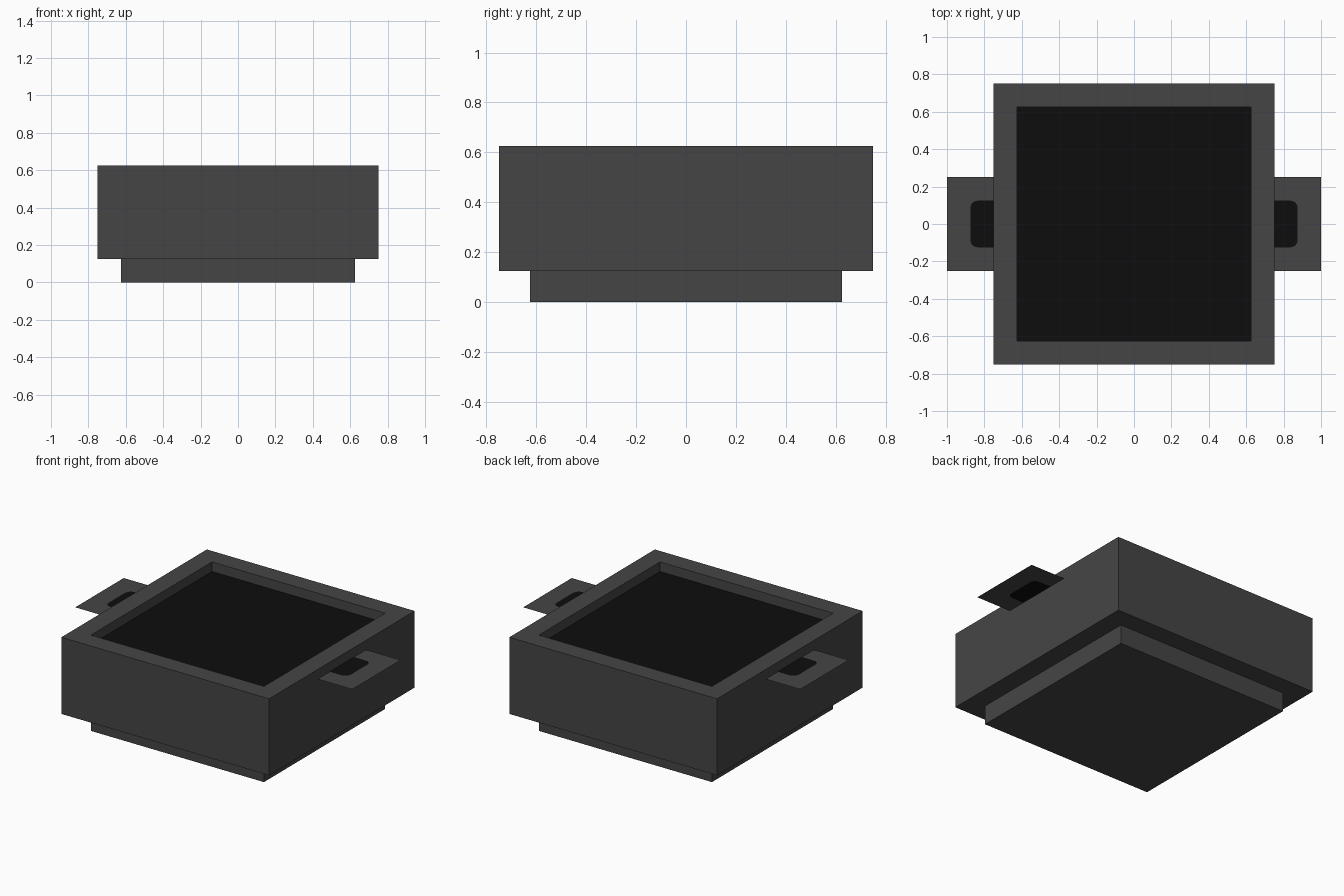
import bpy, bmesh, math
from mathutils import Vector

if "Cube" in bpy.data.objects:
    bpy.data.objects.remove(bpy.data.objects["Cube"], do_unlink=True)


def material(name, value):
    mat = bpy.data.materials.new(name)
    mat.use_nodes = True
    color = (value, value, value, 1)
    mat.diffuse_color = color
    mat.node_tree.nodes["Principled BSDF"].inputs["Base Color"].default_value = color
    return mat


grey = material("dark grey", 0.06)
black = material("black", 0.004)

SIDE, WALL, BOTTOM, TOP, FLOOR = 1.5, 0.125, 0.125, 0.625, 0.5625


def finish(bm, name):
    mesh = bpy.data.meshes.new(name)
    bm.to_mesh(mesh)
    bm.free()
    mesh.materials.append(grey)
    mesh.materials.append(black)
    obj = bpy.data.objects.new(name, mesh)
    bpy.context.collection.objects.link(obj)
    return obj


def inset_and_push(bm, face, width, dz):
    """Inset a face, then extrude the inner part vertically."""
    bmesh.ops.inset_region(bm, faces=[face], thickness=width, use_even_offset=True)
    new = bmesh.ops.extrude_discrete_faces(bm, faces=[face])["faces"][0]
    bmesh.ops.translate(bm, vec=(0, 0, dz), verts=new.verts)
    return new


# Square body: shallow recess in the top, stepped plinth below
bm = bmesh.new()
bmesh.ops.create_cube(bm, size=1)
bmesh.ops.scale(bm, vec=(SIDE, SIDE, TOP - BOTTOM), verts=bm.verts)
bmesh.ops.translate(bm, vec=(0, 0, (TOP + BOTTOM) / 2), verts=bm.verts)
bm.normal_update()
upper = max(bm.faces, key=lambda f: f.calc_center_median().z)
lower = min(bm.faces, key=lambda f: f.calc_center_median().z)
floor = inset_and_push(bm, upper, WALL, FLOOR - TOP)
floor.material_index = 1
inset_and_push(bm, lower, WALL, -BOTTOM)
finish(bm, "tray_body")


# Flat side handles with a dark rounded grip slot
def make_handle(name, side):
    bm = bmesh.new()
    inner, outer, half = SIDE / 2, 1.0, 0.25
    slot_x, slot_y, r = 0.875, 0.125, 0.04

    # Slot outline from the wall, round both outer corners, back to the wall
    outline = [Vector((inner, -slot_y))]
    for sign, start in ((-1, -90), (1, 0)):
        center = Vector((slot_x - r, sign * (slot_y - r)))
        for step in range(5):
            a = math.radians(start + step * 22.5)
            outline.append(center + r * Vector((math.cos(a), math.sin(a))))
    outline.append(Vector((inner, slot_y)))

    def vert(p):
        return bm.verts.new((side * p[0], p[1], FLOOR))

    slot = [vert(p) for p in outline]
    corners = [vert(p) for p in ((inner, -half), (outer, -half),
                                 (outer, half), (inner, half))]
    mid = len(slot) // 2
    # Two plate halves around the slot, then the slot itself
    bm.faces.new([corners[0], corners[1]] + slot[mid - 1::-1])
    bm.faces.new([corners[2], corners[3]] + slot[:mid - 1:-1])
    bm.faces.new([corners[1], corners[2], slot[mid], slot[mid - 1]])
    bm.faces.new(slot).material_index = 1
    bm.normal_update()
    for f in bm.faces:
        if f.normal.z < 0:
            f.normal_flip()
    finish(bm, name)


make_handle("left_handle", 1)
make_handle("right_handle", -1)
